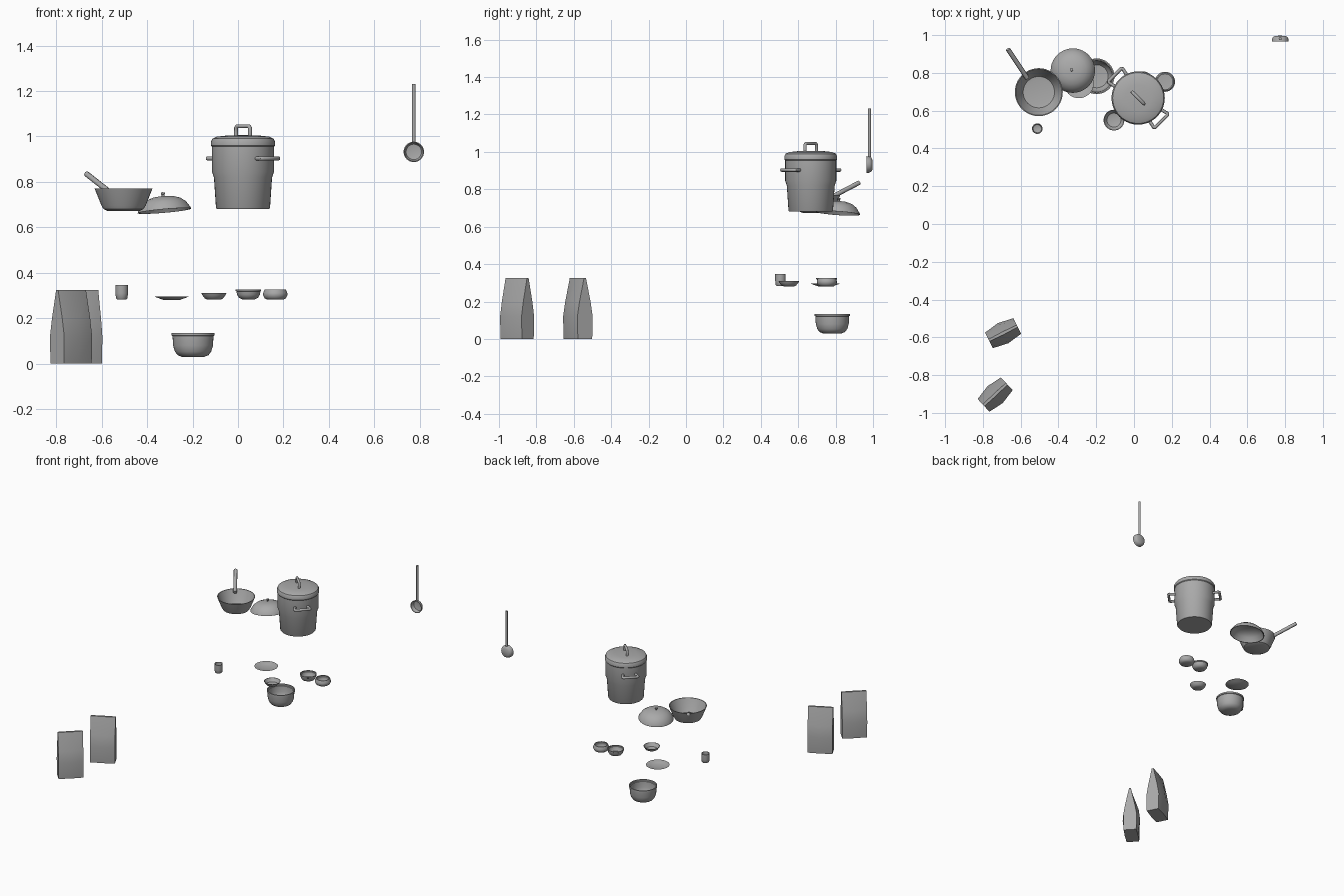
import bpy, bmesh, math
from mathutils import Vector, Matrix

cube = bpy.data.objects.get("Cube")
if cube:
    bpy.data.objects.remove(cube)

grey = bpy.data.materials.new("plain_grey")
grey.use_nodes = True
COLOUR = (0.4, 0.4, 0.4, 1)
grey.diffuse_color = COLOUR
grey.node_tree.nodes["Principled BSDF"].inputs["Base Color"].default_value = COLOUR


def activate(obj):
    bpy.ops.object.select_all(action='DESELECT')
    obj.select_set(True)
    bpy.context.view_layer.objects.active = obj


def finish(obj, angle=35):
    obj.data.materials.append(grey)
    activate(obj)
    bpy.ops.object.shade_smooth_by_angle(angle=math.radians(angle))
    return obj


def mesh_object(name, bm):
    mesh = bpy.data.meshes.new(name)
    bmesh.ops.recalc_face_normals(bm, faces=bm.faces)
    bm.to_mesh(mesh)
    bm.free()
    obj = bpy.data.objects.new(name, mesh)
    bpy.context.collection.objects.link(obj)
    return obj


def lathe(name, profile, place, wall=None, tilt=(0, 0, 0), steps=40):
    """Spin a (radius, height) profile; an open vessel gets an inner wall."""
    if wall:
        inner = [(max(r - wall, 0), z + (wall if i < 2 else 0))
                 for i, (r, z) in enumerate(profile)]
        profile = profile + inner[::-1]
    bm = bmesh.new()
    verts = [bm.verts.new((r, 0, z)) for r, z in profile]
    edges = [bm.edges.new(pair) for pair in zip(verts, verts[1:])]
    bmesh.ops.spin(bm, geom=verts + edges, cent=(0, 0, 0), axis=(0, 0, 1),
                   angle=math.tau, steps=steps)
    bmesh.ops.remove_doubles(bm, verts=bm.verts, dist=0.0002)
    obj = mesh_object(name, bm)
    obj.location = place
    obj.rotation_euler = tilt
    return finish(obj)


def tube(name, points, radius):
    """Round bar along a path."""
    curve = bpy.data.curves.new(name, 'CURVE')
    curve.dimensions = '3D'
    curve.bevel_depth = radius
    curve.bevel_resolution = 2
    curve.use_fill_caps = True
    line = curve.splines.new('POLY')
    line.points.add(len(points) - 1)
    for point, co in zip(line.points, points):
        point.co = (*co, 1)
    obj = bpy.data.objects.new(name, curve)
    bpy.context.collection.objects.link(obj)
    activate(obj)
    bpy.ops.object.convert(target='MESH')
    return finish(bpy.context.object, 50)


# Stock pot with a fitted lid and three loop handles
POT = Vector((0.022, 0.667, 0))
lathe("pot_body", [(0, .68), (.115, .68), (.119, .686), (.128, .82), (.137, .845),
                   (.137, .96), (0, .96)], POT)
lathe("pot_lid", [(0, .955), (.137, .955), (.141, .96), (.141, .978), (.135, .99),
                  (.115, .999), (.07, 1.004), (0, 1.006)], POT)
turn = Matrix.Rotation(math.radians(-45), 3, 'Z')


def loop(name, points, radius):
    tube(name, [turn @ Vector(p) + POT for p in points], radius)


loop("pot_lid_handle", [(-.043, 0, 1), (-.043, 0, 1.038), (-.036, 0, 1.045),
                        (.036, 0, 1.045), (.043, 0, 1.038), (.043, 0, 1)], .009)
for side, label in ((1, "front"), (-1, "back")):
    loop(f"pot_{label}_handle",
         [(side * u, v, .903) for u, v in ((.125, -.042), (.168, -.052), (.174, -.046),
                                           (.174, .046), (.168, .052), (.125, .042))], .0095)

# Frying pan
lathe("pan_body", [(0, .672), (.07, .672), (.088, .68), (.098, .697), (.127, .77)],
      (-.504, .698, 0), wall=.005)
tube("pan_handle", [(-.565, .772, .755), (-.667, .925, .835)], .0125)

# Loose lid, hollow below and leaning
LID = (-.324, .812, .672)
lean = (math.radians(-4), math.radians(-5), 0)
lathe("loose_lid", [(.118, 0), (.117, .006), (.098, .035), (.075, .052), (.045, .062),
                    (0, .066), (0, .062), (.045, .058), (.073, .048), (.094, .032),
                    (.114, 0), (.118, 0)], LID, tilt=lean)
lathe("loose_lid_knob", [(0, .06), (.006, .06), (.006, .072), (.009, .075),
                         (.009, .081), (0, .083)], LID, tilt=lean, steps=16)

# Crockery
lathe("mixing_bowl", [(0, .028), (.045, .028), (.068, .037), (.08, .053), (.088, .08),
                      (.09, .121), (.0945, .123), (.0945, .134)], (-.198, .782, 0), wall=.007)
lathe("plate", [(0, .279), (.035, .28), (.055, .287), (.079, .296)],
      (-.292, .745, 0), wall=.003)
lathe("shallow_bowl", [(0, .281), (.028, .281), (.04, .287), (.05, .3), (.055, .31)],
      (-.106, .55, 0), wall=.003)
lathe("deep_bowl", [(0, .283), (.028, .283), (.042, .29), (.05, .303), (.053, .318),
                    (.056, .32), (.056, .327)], (.046, .752, 0), wall=.004)
lathe("round_bowl", [(0, .281), (.036, .281), (.047, .288), (.053, .3), (.053, .311),
                     (.046, .327)], (.164, .753, 0), wall=.006)
lathe("cup", [(0, .283), (.021, .283), (.025, .288), (.028, .31), (.028, .347)],
      (-.512, .505, 0), wall=.003, steps=24)

# Ladle hanging upright, its bowl open to the front
lathe("ladle_bowl", [(0, 0), (.028, .001), (.038, .007), (.043, .016), (.045, .032)],
      (.774, .997, .932), wall=.004, tilt=(math.radians(90), 0, 0), steps=32)
tube("ladle_handle", [(.774, .981, .972), (.774, .981, 1.231)], .0082)


# Pinched paper bags: thick at the base, a narrow fold at the top
def bag(name, place, angle):
    bm = bmesh.new()
    half = .084
    rings = []
    for z, edge, middle in ((0, .043, .046), (.12, .046, .06), (.2, .033, .05),
                            (.325, .006, .008)):
        outline = [(-half, -edge), (0, -middle), (half, -edge),
                   (half, edge), (0, middle), (-half, edge)]
        rings.append([bm.verts.new((x, y, z)) for x, y in outline])
    for low, high in zip(rings, rings[1:]):
        for i in range(len(low)):
            j = (i + 1) % len(low)
            bm.faces.new((low[i], low[j], high[j], high[i]))
    bm.faces.new(rings[0][::-1])
    bm.faces.new(rings[-1])
    obj = mesh_object(name, bm)
    obj.location = place
    obj.rotation_euler.z = math.radians(angle)
    finish(obj, 20)


bag("back_flour_bag", (-.693, -.578, 0), 27)
bag("front_flour_bag", (-.735, -.903, 0), 43)
